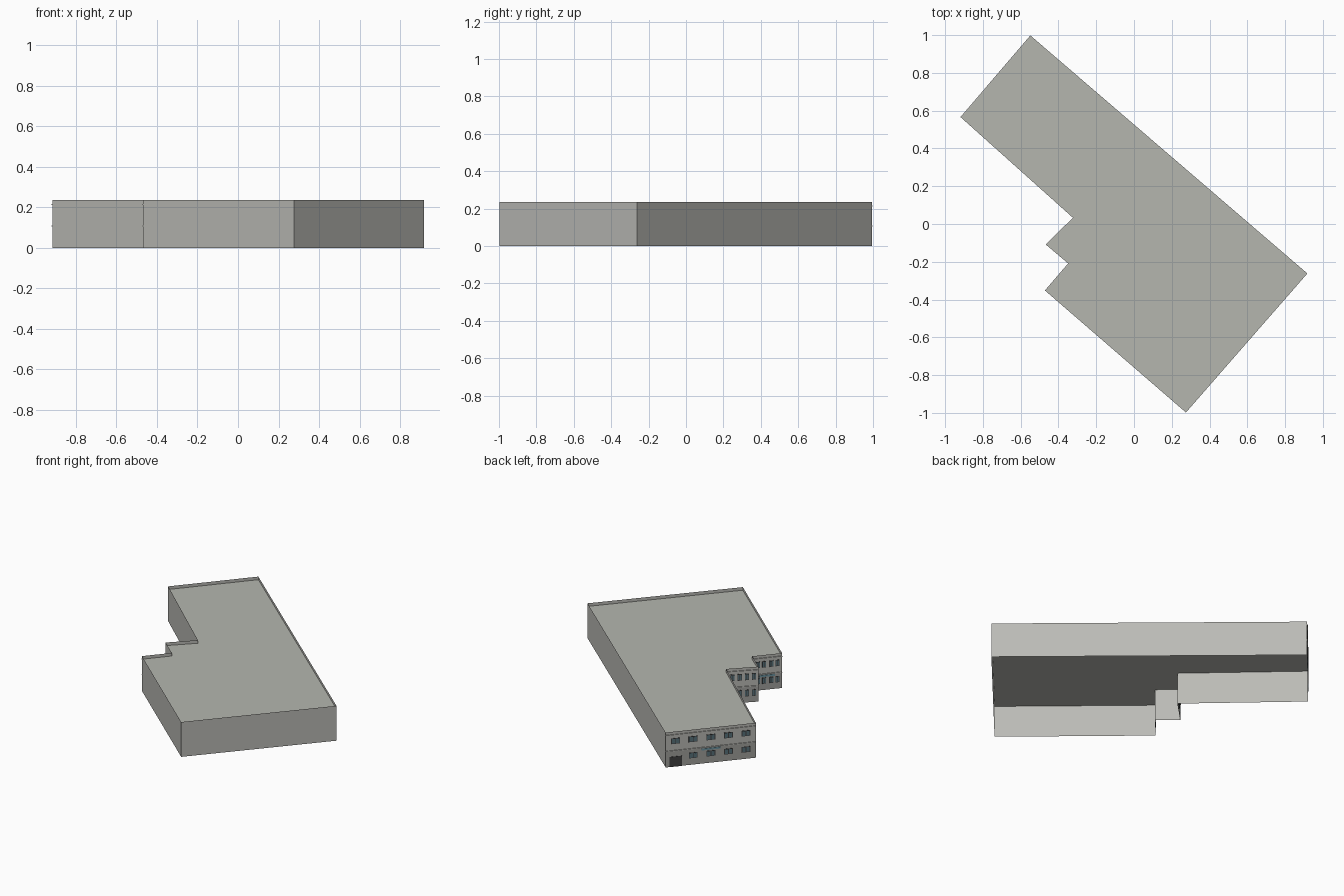
import bpy, bmesh
from mathutils import Vector, Matrix

if "Cube" in bpy.data.objects:
    bpy.data.objects.remove(bpy.data.objects["Cube"])

H, ROOF, BAND = 0.235, 0.214, 0.107

# building outline, clockwise seen from above
A, B, C, D = (-0.545, 0.995), (0.918, -0.262), (0.275, -0.998), (-0.468, -0.355)
E, F, G, K = (-0.345, -0.212), (-0.463, -0.112), (-0.32, 0.03), (-0.915, 0.563)
OUTLINE = [A, B, C, D, E, F, G, K]


def material(name, rgb):
    m = bpy.data.materials.new(name)
    m.diffuse_color = (*rgb, 1)
    m.use_nodes = True
    m.node_tree.nodes["Principled BSDF"].inputs["Base Color"].default_value = m.diffuse_color
    return m


WALL = material("plaster", (0.50, 0.50, 0.47))
LOWER = material("dark_plaster", (0.36, 0.36, 0.34))
FELT = material("roof_felt", (0.46, 0.47, 0.43))
FRAME = material("frame", (0.05, 0.05, 0.05))
GLASS = material("glass", (0.10, 0.17, 0.20))
PANEL = material("blue_panel", (0.15, 0.30, 0.36))


def finish(name, bm, mat):
    me = bpy.data.meshes.new(name)
    bm.to_mesh(me)
    bm.free()
    me.materials.append(mat)
    ob = bpy.data.objects.new(name, me)
    bpy.context.collection.objects.link(ob)
    return ob


def facade_matrix(p, q):
    """Local frame on a wall: x runs p to q, y points outward, z up."""
    x = Vector((q[0] - p[0], q[1] - p[1], 0))
    length = x.length
    x.normalize()
    y = Vector((0, 0, 1)).cross(x)
    if y.x > 0:
        y = -y
    m = Matrix((x, y, Vector((0, 0, 1)))).transposed().to_4x4()
    return Matrix.Translation((p[0], p[1], 0)) @ m, length


def boxes(name, frame, items, mat):
    """Boxes on a facade, each (centre x, centre z, width, height, outset)."""
    bm = bmesh.new()
    for x, z, w, h, d in items:
        local = Matrix.Translation((x, d / 2, z)) @ Matrix.Diagonal((w, d, h, 1))
        bmesh.ops.create_cube(bm, size=1, matrix=frame @ local)
    bmesh.ops.recalc_face_normals(bm, faces=bm.faces)
    return finish(name, bm, mat)


# outer walls rising past the roof as a thin parapet, open underneath
bm = bmesh.new()
low = [bm.verts.new((x, y, 0)) for x, y in OUTLINE]
top = [bm.verts.new((x, y, H)) for x, y in OUTLINE]
n = len(OUTLINE)
for i in range(n):
    j = (i + 1) % n
    bm.faces.new((low[j], low[i], top[i], top[j]))
finish("outer_walls", bm, WALL)

# sunken flat roof
bm = bmesh.new()
bm.faces.new([bm.verts.new((x, y, ROOF)) for x, y in reversed(OUTLINE)])
finish("flat_roof", bm, FELT)


def facade(name, p, q, columns, width, height, skip_first, sign):
    frame, length = facade_matrix(p, q)
    # darker ground storey and the two ledges
    boxes(name + "_ground_storey", frame,
          [(length / 2, BAND / 2, length, BAND, 0.001)], LOWER)
    boxes(name + "_ledges", frame,
          [(length / 2, z, length, 0.005, 0.005) for z in (BAND, ROOF)], WALL)
    # window frames with two panes each
    spots = [(u * length, z) for z in (0.063, 0.172) for u in columns]
    if skip_first:
        spots.pop(0)
    boxes(name + "_window_frames", frame,
          [(x, z, width, height, 0.002) for x, z in spots], FRAME)
    boxes(name + "_window_panes", frame,
          [(x + s * width * 0.23, z, width * 0.36, height * 0.8, 0.003)
           for x, z in spots for s in (-1, 1)], GLASS)
    # long panel above the ground floor windows
    if sign:
        boxes(name + "_panel", frame,
              [(length * 0.5, 0.095, sign, 0.012, 0.004)], PANEL)
    return frame, length


# end facade with five bays and a gate in the first one
frame, length = facade("end_facade", A, K, (0.11, 0.305, 0.5, 0.695, 0.89),
                       0.056, 0.038, True, 0.12)
boxes("gate", frame, [(length * 0.11, 0.034, 0.08, 0.068, 0.003)], FRAME)

# two short facades in the stepped corner
facade("inner_facade", G, F, (0.2, 0.42, 0.64, 0.86), 0.026, 0.044, False, 0)
facade("corner_facade", E, D, (0.2, 0.4, 0.65, 0.85), 0.024, 0.042, False, 0.1)
